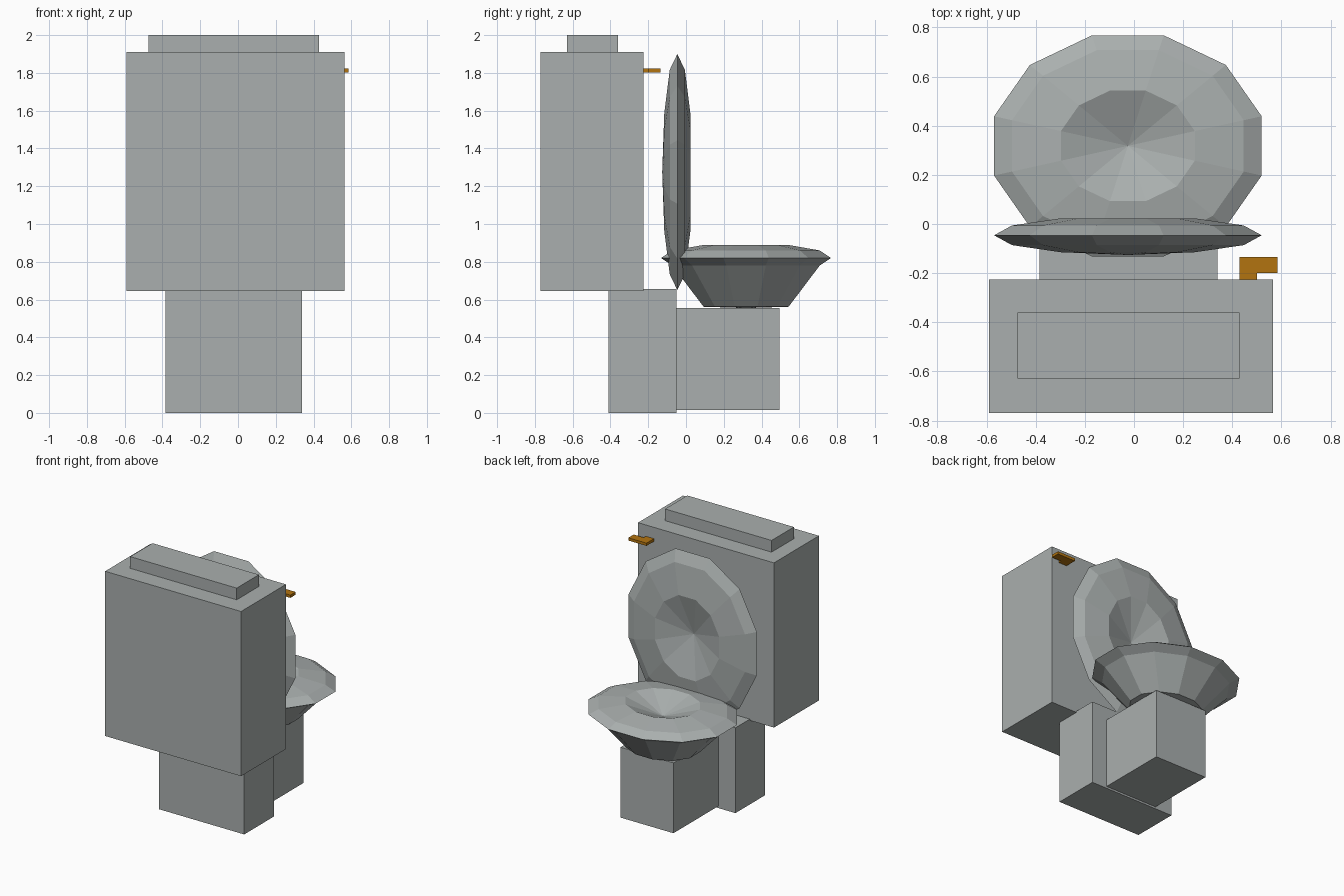
import bpy, bmesh, math
from mathutils import Matrix, Vector

if "Cube" in bpy.data.objects:
    bpy.data.objects.remove(bpy.data.objects["Cube"])


def material(name, rgb):
    m = bpy.data.materials.new(name)
    m.diffuse_color = (*rgb, 1)
    m.use_nodes = True
    m.node_tree.nodes["Principled BSDF"].inputs["Base Color"].default_value = m.diffuse_color
    return m


GREY = material("ceramic grey", (0.40, 0.43, 0.425))
BRASS = material("brass", (0.45, 0.175, 0.005))


def finish(name, bm, mat):
    bmesh.ops.recalc_face_normals(bm, faces=bm.faces)
    me = bpy.data.meshes.new(name)
    bm.to_mesh(me)
    bm.free()
    me.materials.append(mat)
    ob = bpy.data.objects.new(name, me)
    bpy.context.collection.objects.link(ob)
    return ob


def box(name, x, y, z):
    bm = bmesh.new()
    size = (x[1] - x[0], y[1] - y[0], z[1] - z[0])
    mid = Vector((sum(x) / 2, sum(y) / 2, sum(z) / 2))
    bmesh.ops.create_cube(bm, size=1, matrix=Matrix.Translation(mid) @ Matrix.Diagonal((*size, 1)))
    return finish(name, bm, GREY)


def dish(name, profile, rx, ry, matrix, sides=12):
    """Low-poly oval solid: (radius, height) profile between two poles."""
    bm = bmesh.new()
    rings = []
    for r, h in profile[1:-1]:
        angles = [math.tau * (i + 0.5) / sides for i in range(sides)]
        rings.append([bm.verts.new((r * rx * math.cos(a), r * ry * math.sin(a), h)) for a in angles])
    for i in range(sides):
        j = (i + 1) % sides
        for a, b in zip(rings, rings[1:]):
            bm.faces.new((a[i], a[j], b[j], b[i]))
    for ring, (_, h) in ((rings[0], profile[0]), (rings[-1], profile[-1])):
        pole = bm.verts.new((0, 0, h))
        for i in range(sides):
            bm.faces.new((ring[i], ring[(i + 1) % sides], pole))
    bm.transform(matrix)
    return finish(name, bm, GREY)


# Tank, its cover and the two-block pedestal
box("tank", (-0.59, 0.565), (-0.77, -0.225), (0.645, 1.91))
box("tank_cover", (-0.475, 0.43), (-0.63, -0.36), (1.91, 2.0))
box("rear_pedestal", (-0.385, 0.34), (-0.41, -0.05), (0.0, 0.655))
box("front_pedestal", (-0.24, 0.21), (-0.05, 0.495), (0.015, 0.555))

# Bowl: flattened sphere with underside drawn down and top pushed in
dish("bowl",
     [(0, -0.265), (0.5, -0.258), (0.866, -0.04), (1, 0), (0.866, 0.04), (0.5, 0.069), (0, -0.03)],
     0.564, 0.466, Matrix.Translation((-0.025, 0.318, 0.82)))

# Raised seat lid: same form standing upright, hollow side facing the bowl
dish("seat_lid",
     [(0, -0.08), (0.5, -0.069), (0.866, -0.04), (1, 0), (0.866, 0.04), (0.5, 0.069), (0, -0.015)],
     0.564, 0.647, Matrix.Translation((-0.025, -0.046, 1.275)) @ Matrix.Rotation(-math.pi / 2, 4, 'X'))

# L-shaped flush handle
bm = bmesh.new()
outline = [(0.43, -0.225), (0.5, -0.225), (0.5, -0.2), (0.585, -0.2), (0.585, -0.135), (0.43, -0.135)]
face = bm.faces.new([bm.verts.new((x, y, 1.802)) for x, y in outline])
ext = bmesh.ops.extrude_face_region(bm, geom=[face])
for v in ext["geom"]:
    if isinstance(v, bmesh.types.BMVert):
        v.co.z = 1.823
finish("flush_handle", bm, BRASS)
